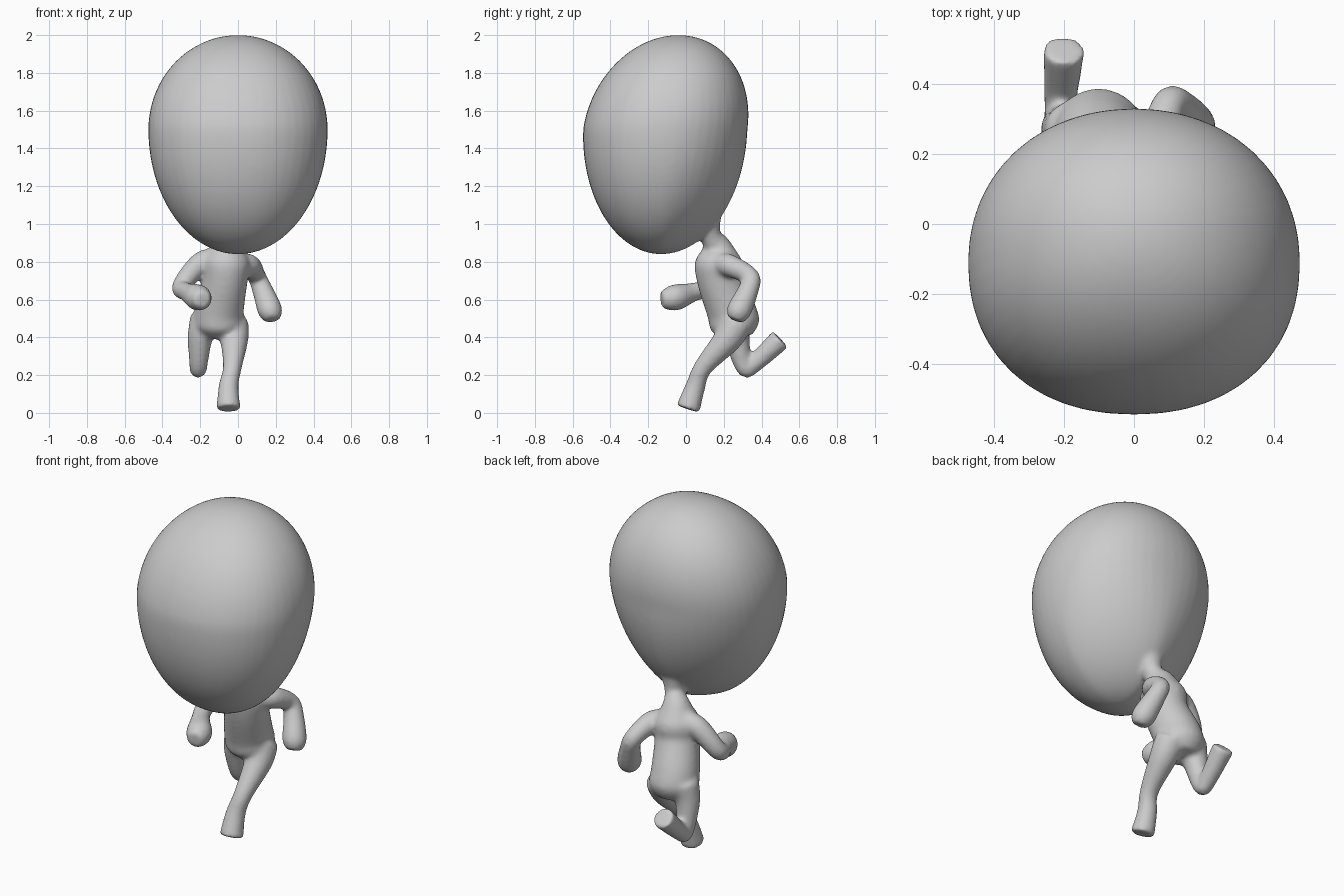
import bpy, bmesh, math
from mathutils import Vector

if "Cube" in bpy.data.objects:
    bpy.data.objects.remove(bpy.data.objects["Cube"])

bm = bmesh.new()
SIDES = 48
ANGLES = [math.tau * i / SIDES for i in range(SIDES)]


def sample(keys, steps=6):
    """Smoothly interpolate position and radius through the keys."""
    rows = []
    last = len(keys) - 1
    for i in range(last):
        before, start = keys[max(i - 1, 0)], keys[i]
        end, after = keys[i + 1], keys[min(i + 2, last)]
        for k in range(steps):
            t = k / steps
            row = []
            for p, q, r, s in zip(before, start, end, after):
                slope_in, slope_out = (r - p) / 2, (s - q) / 2
                ease = t * t * (3 - 2 * t)
                row.append(q + (r - q) * ease
                           + slope_in * t * (1 - t) ** 2
                           - slope_out * t * t * (1 - t))
            rows.append(row)
    rows.append(keys[-1])
    return rows


def loft(rings):
    """Skin a closed surface over a list of point rings."""
    loops = [[bm.verts.new(point) for point in ring] for ring in rings]
    faces = [bm.faces.new(loops[0][::-1]), bm.faces.new(loops[-1])]
    for low, high in zip(loops, loops[1:]):
        for i in range(SIDES):
            j = (i + 1) % SIDES
            faces.append(bm.faces.new((low[i], low[j], high[j], high[i])))
    bmesh.ops.recalc_face_normals(bm, faces=faces)


def power(value, roundness):
    return math.copysign(abs(value) ** (2 / roundness), value)


def head_ring(tilt):
    """Egg section: long below, domed above, pinched towards the nape."""
    rise, size = math.sin(tilt), math.cos(tilt)
    upper, lower = max(rise, 0), max(-rise, 0)
    height = 1.5 + 0.5 * upper - 0.66 * lower
    middle = -0.11 + 0.07 * upper - 0.02 * lower
    ring = []
    for angle in ANGLES:
        across, along = math.cos(angle), math.sin(angle)
        roundness = 2.2 if along < 0 else 2.1 - 0.7 * lower
        ring.append((0.475 * size * power(across, roundness),
                     middle + 0.435 * size * power(along, roundness),
                     height))
    return ring


def tube(*keys):
    """Round tube through keys of x, y, z and radius."""
    rows = sample(keys)
    points = [Vector(row[:3]) for row in rows]
    side = Vector((1, 0, 0))
    rings = []
    for i, point in enumerate(points):
        ahead = points[min(i + 1, len(points) - 1)]
        axis = (ahead - points[max(i - 1, 0)]).normalized()
        side = (side - axis * side.dot(axis)).normalized()
        up = axis.cross(side)
        rings.append([point + rows[i][3] * (side * math.cos(a) + up * math.sin(a))
                      for a in ANGLES])
    loft(rings)


# Head
bands = 48
loft([head_ring(math.pi * ((i + 0.5) / bands - 0.5)) for i in range(bands)])

# Torso, narrowing to the neck and flaring into the nape
tube((-0.1, 0.27, 0.4, 0.08), (-0.1, 0.26, 0.46, 0.13), (-0.1, 0.24, 0.54, 0.13),
     (-0.07, 0.18, 0.7, 0.12), (-0.06, 0.17, 0.8, 0.125), (-0.05, 0.16, 0.88, 0.08),
     (-0.02, 0.13, 0.94, 0.055), (-0.01, 0.11, 1.02, 0.08), (0, 0.05, 1.2, 0.18))

# Right arm, reaching forward
tube((-0.1, 0.18, 0.82, 0.06), (-0.2, 0.17, 0.79, 0.06), (-0.3, 0.13, 0.67, 0.05),
     (-0.27, 0.04, 0.64, 0.05), (-0.21, -0.06, 0.61, 0.07), (-0.19, -0.13, 0.6, 0.045))

# Left arm, swung back
tube((0, 0.18, 0.78, 0.06), (0.06, 0.23, 0.78, 0.06), (0.1, 0.34, 0.72, 0.05),
     (0.13, 0.33, 0.65, 0.055), (0.17, 0.28, 0.54, 0.065), (0.18, 0.26, 0.49, 0.04))

# Right leg, kicked up behind
tube((-0.17, 0.27, 0.5, 0.085), (-0.2, 0.27, 0.4, 0.067), (-0.21, 0.31, 0.24, 0.047),
     (-0.21, 0.36, 0.26, 0.048), (-0.2, 0.5, 0.39, 0.06))

# Left leg, planted in front
tube((-0.03, 0.27, 0.48, 0.085), (-0.02, 0.22, 0.39, 0.075), (-0.03, 0.09, 0.24, 0.05),
     (-0.05, 0.05, 0.14, 0.053), (-0.05, 0.01, 0.02, 0.065))

mesh = bpy.data.meshes.new("figure_body")
bm.to_mesh(mesh)
bm.free()
body = bpy.data.objects.new("figure_body", mesh)
bpy.context.collection.objects.link(body)

# Plain grey skin
shade = (0.6, 0.6, 0.6, 1)
grey = bpy.data.materials.new("plain_grey")
grey.use_nodes = True
grey.diffuse_color = shade
grey.node_tree.nodes["Principled BSDF"].inputs["Base Color"].default_value = shade
mesh.materials.append(grey)

# Fuse the parts and soften the joints
fuse = body.modifiers.new("fuse", "REMESH")
fuse.mode = "VOXEL"
fuse.voxel_size = 0.011
fuse.use_smooth_shade = True
soften = body.modifiers.new("soften", "SMOOTH")
soften.factor = 0.5
soften.iterations = 14
